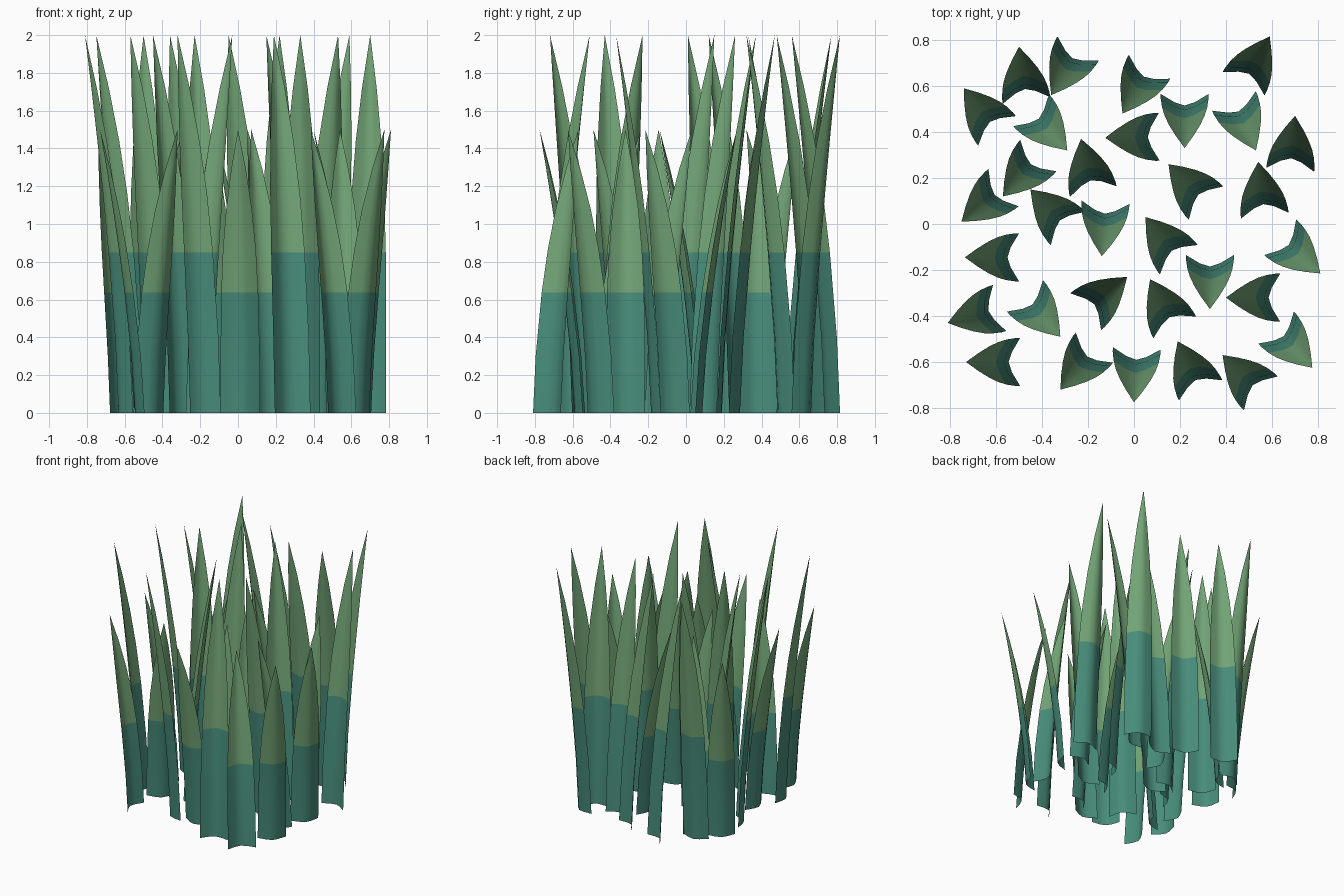
import bpy, math
from mathutils import Vector

if "Cube" in bpy.data.objects:
    bpy.data.objects.remove(bpy.data.objects["Cube"])


def material(name, rgb):
    m = bpy.data.materials.new(name)
    m.diffuse_color = (*rgb, 1)
    m.use_nodes = True
    m.node_tree.nodes["Principled BSDF"].inputs["Base Color"].default_value = m.diffuse_color
    return m


TEAL = material("teal_base", (0.063, 0.262, 0.195))
GREEN = material("leaf_green", (0.168, 0.371, 0.180))

# Cross-section of a blade: (side, keel) as fractions of half width / fold depth
SECTION = [(-1, 0), (-0.42, 0.72), (0, 1), (0.42, 0.72), (1, 0)]
# Height fraction and half width up the blade; teal ends at SPLIT
SPLIT = 0.425
PROFILE = [(0, 0.104), (0.2, 0.104), (SPLIT, 0.098), (0.58, 0.087),
           (0.72, 0.068), (0.86, 0.039)]
FOLD, REACH = 0.05, 0.235


def blade(name, tip, heading, height):
    """Folded blade leaning towards its tip, as a single open sheet."""
    a = math.radians(heading)
    out = Vector((math.cos(a), math.sin(a), 0))
    side = Vector((-out.y, out.x, 0))
    root = Vector((tip[0], tip[1], 0)) - out * REACH
    verts, faces, mats = [], [], []
    n = len(SECTION)
    for t, w in PROFILE:
        keel = FOLD + (REACH - FOLD) * t ** 1.4
        fold = FOLD * w / PROFILE[0][1]
        for s, k in SECTION:
            p = root + side * (s * w) + out * (keel - fold * (1 - k))
            p.z = height * t
            verts.append(p)
    verts.append(Vector((tip[0], tip[1], height)))
    for r in range(len(PROFILE)):
        for c in range(n - 1):
            i = r * n + c
            if r < len(PROFILE) - 1:
                faces.append((i, i + 1, i + n + 1, i + n))
            else:
                faces.append((i, i + 1, len(verts) - 1))
            mats.append(0 if PROFILE[r][0] < SPLIT - 0.001 else 1)
    me = bpy.data.meshes.new(name)
    me.from_pydata(verts, [], faces)
    me.materials.append(TEAL)
    me.materials.append(GREEN)
    for p, m in zip(me.polygons, mats):
        p.material_index = m
        p.use_smooth = True
    ob = bpy.data.objects.new(name, me)
    bpy.context.collection.objects.link(ob)


# Tip x, tip y, lean heading in degrees
TALL = [(-.50, .77, 98), (-.36, .56, 240), (-.05, .48, 240), (.22, .33, 270),
        (.53, .32, 294), (.59, .815, 61), (.70, .47, 85), (-.23, .37, 103),
        (-.57, .12, 229), (-.75, .01, 219), (-.45, .15, 134), (.15, .26, 134),
        (.33, -.37, 270), (-.81, -.43, 196), (-.03, -.23, 40),
        (-.32, -.72, 231), (.19, -.51, 115)]
SHORT = [(-.74, .59, 128), (-.29, .32, 312), (-.125, .375, 181), (.54, .27, 97),
         (-.14, -.14, 266), (.05, .03, 128), (.81, -.215, 318), (-.735, -.145, 180),
         (-.32, -.49, 311), (.07, -.24, 117), (.40, -.32, 180), (.775, -.625, 312),
         (-.73, -.60, 180), (0, -.775, 267), (.385, -.57, 135)]

for i, (x, y, h) in enumerate(TALL):
    blade(f"tall_blade_{i + 1}", (x, y), h, 2.0)
for i, (x, y, h) in enumerate(SHORT):
    blade(f"short_blade_{i + 1}", (x, y), h, 1.5)
